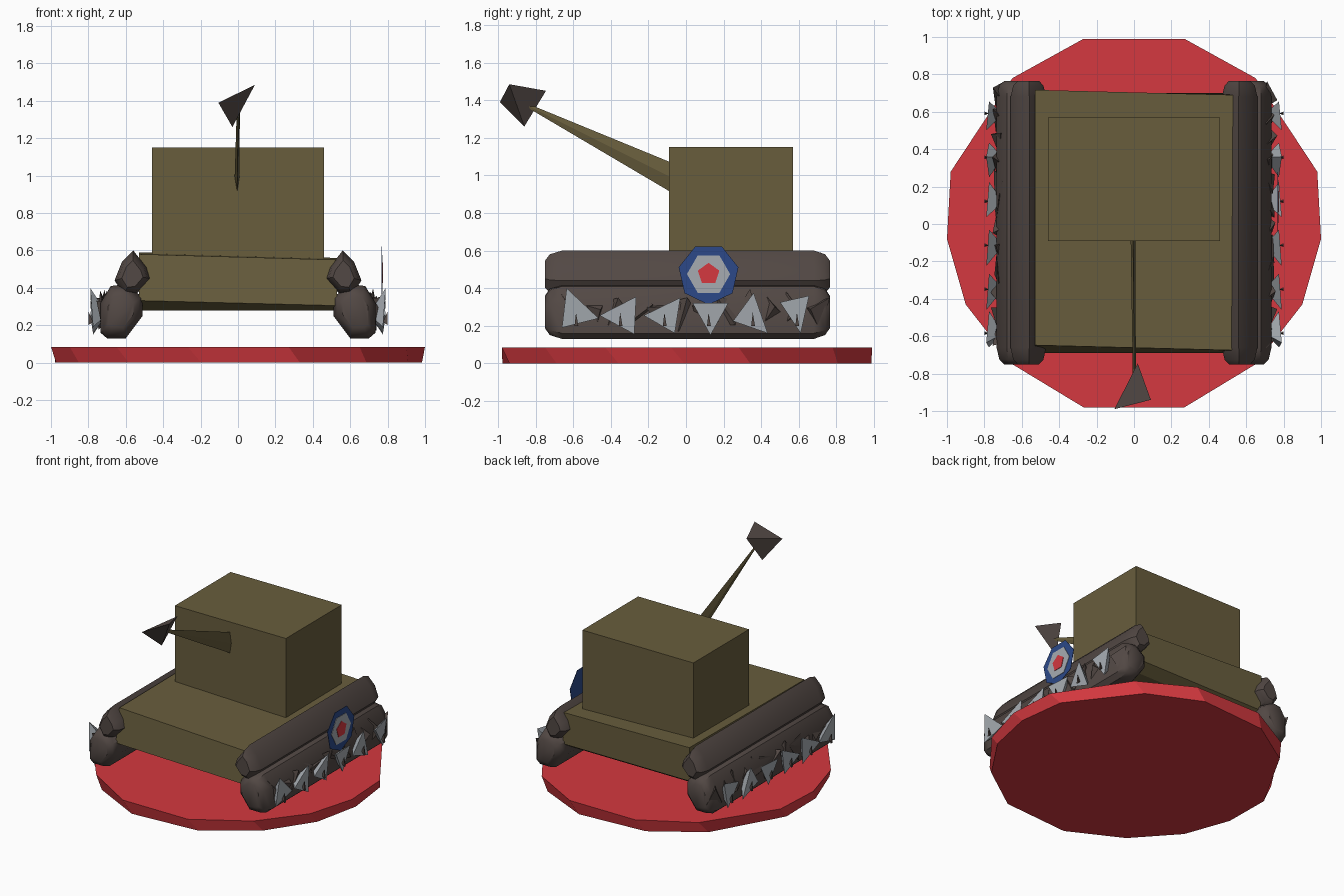
import bpy, bmesh, math, random
from mathutils import Vector, Euler

random.seed(4)
cube = bpy.data.objects.get("Cube")
if cube:
    bpy.data.objects.remove(cube, do_unlink=True)


def material(name, rgb):
    m = bpy.data.materials.new(name)
    m.use_nodes = True
    m.diffuse_color = (*rgb, 1)
    m.node_tree.nodes["Principled BSDF"].inputs["Base Color"].default_value = (*rgb, 1)
    return m


RED = material("red", (0.66, 0.04, 0.05))
OLIVE = material("olive", (0.138, 0.11, 0.046))
BROWN = material("dark brown", (0.085, 0.065, 0.058))
GREY = material("light grey", (0.38, 0.41, 0.44))
BLUE = material("blue", (0.025, 0.066, 0.25))


def finish(name, bm, mat, smooth=False):
    bmesh.ops.recalc_face_normals(bm, faces=bm.faces)
    mesh = bpy.data.meshes.new(name)
    bm.to_mesh(mesh)
    bm.free()
    mesh.materials.append(mat)
    obj = bpy.data.objects.new(name, mesh)
    bpy.context.collection.objects.link(obj)
    if smooth:
        bpy.ops.object.select_all(action="DESELECT")
        bpy.context.view_layer.objects.active = obj
        obj.select_set(True)
        bpy.ops.object.shade_smooth_by_angle(angle=math.radians(38))
    return obj


def loft(name, rings, mat, smooth=False):
    """Skin a row of equal-length rings and cap both ends."""
    bm = bmesh.new()
    rows = [[bm.verts.new(p) for p in ring] for ring in rings]
    n = len(rows[0])
    for a, b in zip(rows, rows[1:]):
        for i in range(n):
            j = (i + 1) % n
            bm.faces.new((a[i], a[j], b[j], b[i]))
    bm.faces.new(rows[0])
    bm.faces.new(rows[-1])
    return finish(name, bm, mat, smooth)


def tetrahedron(name, points, mat):
    bm = bmesh.new()
    v = [bm.verts.new(p) for p in points]
    for skip in range(4):
        bm.faces.new([v[i] for i in range(4) if i != skip])
    return finish(name, bm, mat)


# Faceted round base, its lower ring slightly twisted
half = [(0.27, 0.99), (0.65, 0.78), (0.98, 0.28), (1, -0.08),
        (0.9, -0.43), (0.65, -0.75), (0.27, -0.98)]
outline = half + [(-x, y) for x, y in reversed(half)]
c, s = math.cos(0.07), math.sin(0.07)
loft("base", [[(0.98 * (x * c - y * s), 0.98 * (x * s + y * c), 0) for x, y in outline],
              [(x, y, 0.085) for x, y in outline]], RED)

# Slightly skewed hull with sloping ends
def hull_ring(x, top, shift):
    return [(x, y, z) for y, z in ((-0.66 + shift, top), (-0.69, 0.32 + shift), (-0.6, 0.28),
                                   (0.62, 0.28), (0.7, 0.33), (0.705 + shift, top + 0.01))]

loft("hull", [hull_ring(-0.53, 0.58, 0.012), hull_ring(0.53, 0.55, -0.015)], OLIVE)

# Turret box
bm = bmesh.new()
bmesh.ops.create_cube(bm, size=1)
for v in bm.verts:
    v.co = (v.co.x * 0.92, 0.24 + v.co.y * 0.66, 0.85 + v.co.z * 0.6)
finish("turret", bm, OLIVE)

# Tapering blade-like barrel and its pointed tip
def barrel_ring(y, z, w, h, x):
    return [(x, y, z - h), (x + w, y, z), (x, y, z + h), (x - w, y, z)]

loft("barrel", [barrel_ring(-0.07, 0.985, 0.013, 0.08, -0.005),
                barrel_ring(-0.85, 1.375, 0.008, 0.01, 0.002)], OLIVE)
tetrahedron("barrel_tip", [(-0.105, -0.99, 1.39), (0.09, -0.94, 1.485),
                           (-0.03, -0.86, 1.26), (0.02, -0.745, 1.45)], BROWN)

# Track beams: cross-sections in x and z, pinched at the ends
upper = [(0.56, 0.6), (0.62, 0.54), (0.66, 0.44), (0.61, 0.36),
         (0.54, 0.37), (0.47, 0.45), (0.49, 0.51)]
lower = [(0.6, 0.42), (0.68, 0.41), (0.735, 0.32), (0.735, 0.16),
         (0.7, 0.13), (0.6, 0.13), (0.51, 0.25), (0.51, 0.35)]


def beam(name, section, side):
    cx = sum(p[0] for p in section) / len(section)
    cz = sum(p[1] for p in section) / len(section)
    rings = [[(side * (cx + (x - cx) * k), y, cz + (z - cz) * k) for x, z in section]
             for y, k in ((-0.75, 0.6), (-0.725, 0.85), (-0.66, 1),
                          (0.68, 1), (0.74, 0.85), (0.765, 0.6))]
    loft(name, rings, BROWN, smooth=True)


# Grey teeth as triangles in y and z, relative to their station
teeth = [[(-0.05, 0.4), (0.12, 0.24), (-0.075, 0.19)],
         [(-0.11, 0.255), (0.085, 0.355), (0.075, 0.155)],
         [(-0.11, 0.255), (0.085, 0.35), (0.055, 0.16)],
         [(-0.085, 0.32), (0.105, 0.32), (0.01, 0.15)],
         [(0.005, 0.375), (0.08, 0.16), (-0.105, 0.225)],
         [(-0.09, 0.325), (0.065, 0.36), (0.02, 0.16)]]
corners = [Vector(p) for p in ((1, 1, 1), (1, -1, -1), (-1, 1, -1), (-1, -1, 1))]

for side, word in ((1, "left"), (-1, "right")):
    beam(word + "_upper_track", upper, side)
    beam(word + "_lower_track", lower, side)
    for i, tri in enumerate(teeth):
        y = -0.585 + i * 0.235
        tooth = [(side * (0.775 + 0.015 * (k == 0)), y + dy, z) for k, (dy, z) in enumerate(tri)]
        tetrahedron(word + "_tooth", tooth + [(side * 0.7, y, 0.26)], GREY)
        # Small dark pin in front of the tooth
        tetrahedron(word + "_pin", [(side * 0.8, y - 0.008, 0.2), (side * 0.8, y + 0.012, 0.2),
                                    (side * 0.798, y, 0.27), (side * 0.775, y, 0.22)], BROWN)
        # Rough dark shards behind the teeth
        for offset in (-0.02, 0.1):
            turn = Euler([random.uniform(0, 6.28) for _ in range(3)]).to_matrix()
            shard = [turn @ p * 0.07 for p in corners]
            tetrahedron(word + "_shard", [(side * (0.72 + p.x * 0.4), y + offset + p.y * 0.8,
                                           0.275 + p.z) for p in shard], BROWN)

# Painted target plates on the left track, stacked thinly
def plate(name, sides, radius, start, x, mat):
    ring = [(0.12 + radius * math.cos(start + i * math.tau / sides),
             0.475 + radius * math.sin(start + i * math.tau / sides)) for i in range(sides)]
    loft(name, [[(x + d, y, z) for y, z in ring] for d in (0, 0.003)], mat)

plate("target_outer", 7, 0.163, -math.pi / 2, 0.766, BLUE)
plate("target_middle", 6, 0.115, 0, 0.769, GREY)
plate("target_centre", 5, 0.06, math.pi / 2, 0.772, RED)
